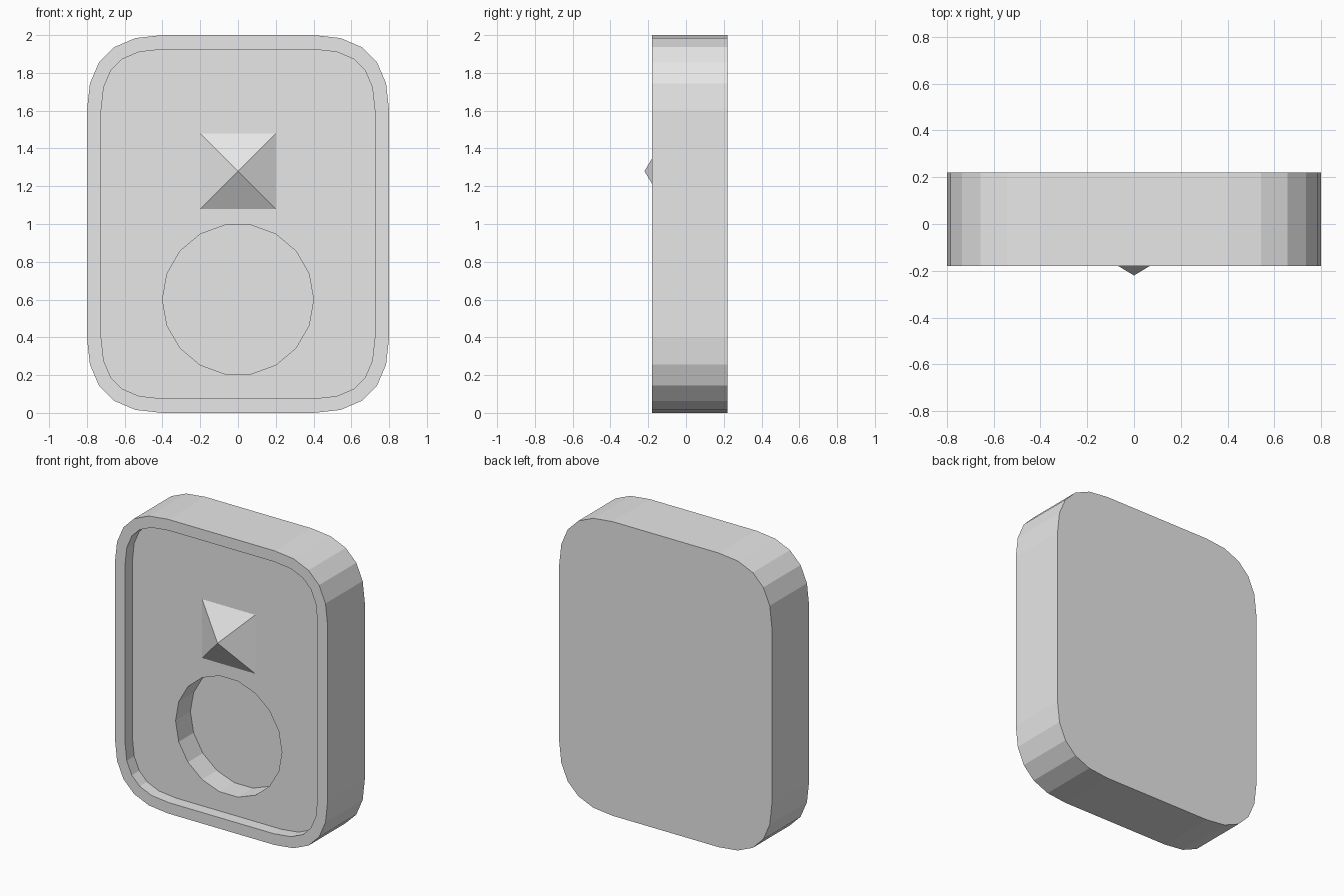
import bpy, bmesh, math
from mathutils import Vector, Matrix

cube = bpy.data.objects.get("Cube")
if cube:
    bpy.data.objects.remove(cube, do_unlink=True)

WIDTH, HEIGHT, CORNER = 1.6, 2.0, 0.4
FRONT, BACK, PANEL, HOLE_FLOOR = -0.18, 0.22, -0.10, 0.06

grey = bpy.data.materials.new("light grey")
grey.use_nodes = True
grey.diffuse_color = (0.8, 0.8, 0.8, 1)
grey.node_tree.nodes["Principled BSDF"].inputs["Base Color"].default_value = (0.8, 0.8, 0.8, 1)


def make_object(name, bm):
    bmesh.ops.recalc_face_normals(bm, faces=bm.faces)
    mesh = bpy.data.meshes.new(name)
    bm.to_mesh(mesh)
    bm.free()
    mesh.materials.append(grey)
    obj = bpy.data.objects.new(name, mesh)
    bpy.context.collection.objects.link(obj)
    return obj


def extrude_outline(bm, points, y0, y1):
    """Closed prism from an (x, z) outline; returns the face at y0."""
    near = [bm.verts.new((x, y0, z)) for x, z in points]
    far = [bm.verts.new((x, y1, z)) for x, z in points]
    bm.faces.new(far[::-1])
    for i in range(len(points)):
        j = (i + 1) % len(points)
        bm.faces.new((near[i], far[i], far[j], near[j]))
    return bm.faces.new(near)


def rounded_outline(steps=5):
    """Rectangle whose corners are quadratic curves."""
    outline = []
    for sx, sz in ((1, 1), (-1, 1), (-1, -1), (1, -1)):
        arc = []
        for i in range(steps + 1):
            t = i / steps
            arc.append((sx * (WIDTH / 2 - CORNER * t * t),
                        HEIGHT / 2 + sz * (HEIGHT / 2 - CORNER * (1 - t) ** 2)))
        outline += arc if sx == sz else arc[::-1]
    return outline


# Body: rounded slab with a raised rim around a recessed panel
bm = bmesh.new()
front = extrude_outline(bm, rounded_outline(), FRONT, BACK)
bmesh.ops.recalc_face_normals(bm, faces=bm.faces)
bmesh.ops.inset_region(bm, faces=[front], thickness=0.075, use_even_offset=True)
panel = bmesh.ops.extrude_face_region(bm, geom=[front])
bmesh.ops.translate(bm, vec=Vector((0, PANEL - FRONT, 0)),
                    verts=[v for v in panel["geom"] if isinstance(v, bmesh.types.BMVert)])
if front.is_valid:
    bmesh.ops.delete(bm, geom=[front], context="FACES_ONLY")
body = make_object("body", bm)

# Round hole sunk into the panel
bm = bmesh.new()
circle = [(0.4 * math.cos(math.tau * i / 18), 0.6 + 0.4 * math.sin(math.tau * i / 18))
          for i in range(18)]
extrude_outline(bm, circle, FRONT - 0.1, HOLE_FLOOR)
cutter = make_object("hole_cutter", bm)
cutter.hide_render = True
cut = body.modifiers.new("round hole", "BOOLEAN")
cut.operation, cut.object, cut.solver = "DIFFERENCE", cutter, "EXACT"
bpy.context.view_layer.objects.active = body
bpy.ops.object.modifier_apply(modifier=cut.name)
bpy.data.objects.remove(cutter, do_unlink=True)

# Pyramid stud standing on the panel
bm = bmesh.new()
bmesh.ops.create_cone(bm, cap_ends=True, segments=4, radius1=0.2 * math.sqrt(2), radius2=0,
                      depth=0.12, matrix=Matrix.Translation((0, PANEL - 0.06, 1.28))
                      @ Matrix.Rotation(math.pi / 2, 4, "X") @ Matrix.Rotation(math.pi / 4, 4, "Z"))
bmesh.ops.remove_doubles(bm, verts=bm.verts, dist=0.0001)
make_object("pyramid_stud", bm)
